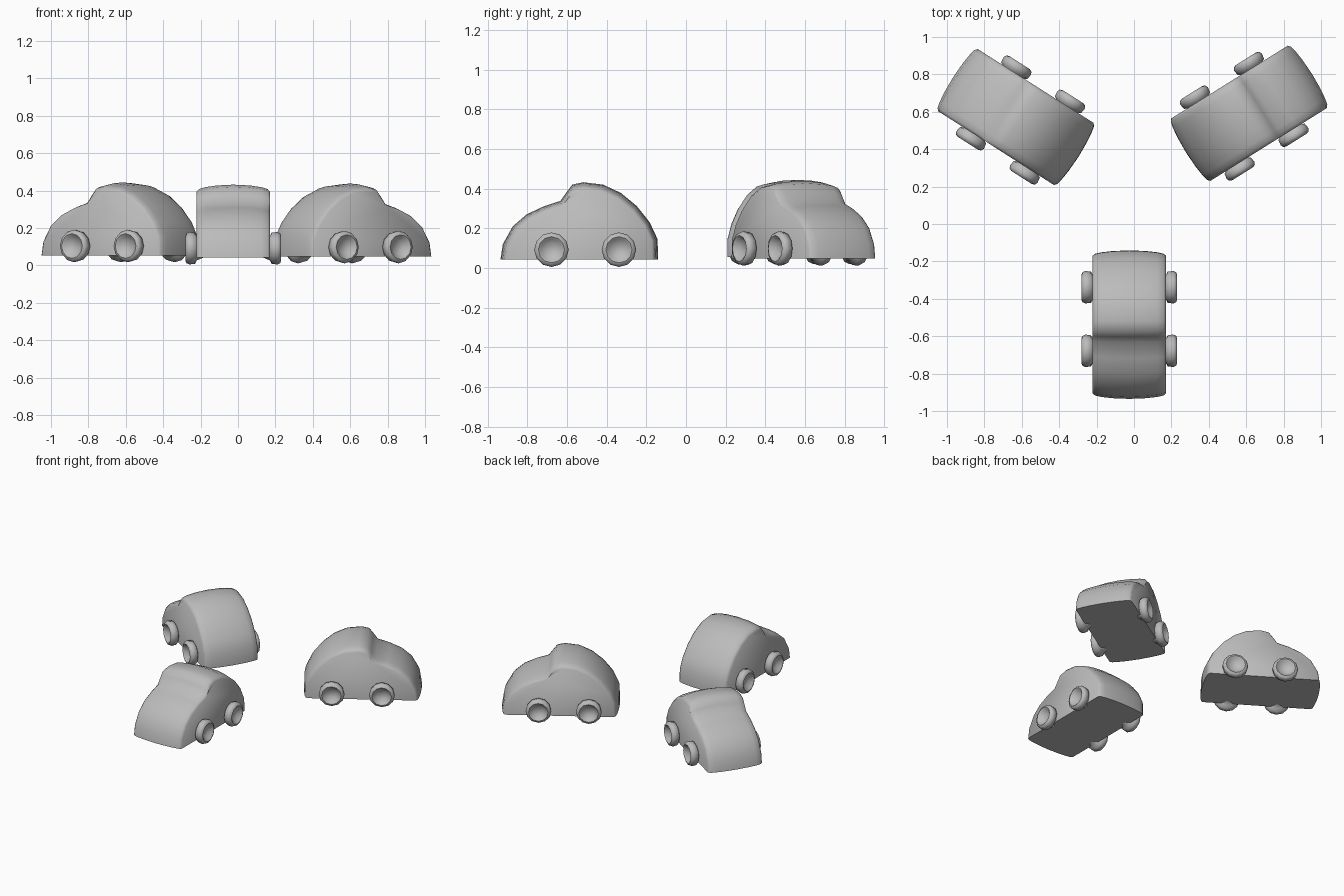
import bpy, bmesh, math
from mathutils import Matrix

default_cube = bpy.data.objects.get("Cube")
if default_cube:
    bpy.data.objects.remove(default_cube, do_unlink=True)

grey = bpy.data.materials.new("plain_grey")
grey.use_nodes = True
colour = (0.5, 0.5, 0.5, 1)
grey.diffuse_color = colour
grey.node_tree.nodes["Principled BSDF"].inputs["Base Color"].default_value = colour

# Side outline (y, z), nose at -y, and half-width stations (x, outline scale)
FLOOR = 0.042
OUTLINE = [(-0.397, FLOOR), (-0.385, 0.12), (-0.335, 0.21), (-0.265, 0.27),
           (-0.18, 0.31), (-0.095, 0.338), (-0.065, 0.38), (-0.035, 0.42),
           (0.02, 0.432), (0.12, 0.42), (0.21, 0.378), (0.29, 0.312),
           (0.355, 0.23), (0.395, 0.145), (0.397, FLOOR)]
STATIONS = [(0, 1), (0.09, 0.988), (0.15, 0.965), (0.183, 0.94), (0.197, 0.90)]

# Wheel section (distance out from the car centre, radius): neck, tread, dished hub
WHEEL = [(0.16, 0.05), (0.195, 0.065), (0.205, 0.083), (0.235, 0.087),
         (0.25, 0.08), (0.256, 0.066), (0.247, 0.054), (0.228, 0.035)]


def finish(bm, name, angle):
    bmesh.ops.recalc_face_normals(bm, faces=bm.faces)
    mesh = bpy.data.meshes.new(name)
    bm.to_mesh(mesh)
    bm.free()
    mesh.materials.append(grey)
    obj = bpy.data.objects.new(name, mesh)
    bpy.context.collection.objects.link(obj)
    bpy.ops.object.select_all(action='DESELECT')
    obj.select_set(True)
    bpy.context.view_layer.objects.active = obj
    bpy.ops.object.shade_smooth_by_angle(angle=math.radians(angle))
    return obj


def bridge_rings(bm, rings):
    # Skin consecutive closed rings and cap both ends
    for a, b in zip(rings, rings[1:]):
        for i in range(len(a)):
            j = (i + 1) % len(a)
            bm.faces.new((a[i], a[j], b[j], b[i]))
    bm.faces.new(rings[0])
    bm.faces.new(rings[-1])


def make_body(name):
    bm = bmesh.new()
    stations = [(-x, s) for x, s in reversed(STATIONS[1:])] + STATIONS
    rings = []
    for x, s in stations:
        sy = 1 - 0.75 * (1 - s)
        rings.append([bm.verts.new((x, y * sy, FLOOR + (z - FLOOR) * s))
                      for y, z in OUTLINE])
    bridge_rings(bm, rings)
    return finish(bm, name, 50)


def make_wheel(name, side, y):
    bm = bmesh.new()
    sides = 12
    rings = []
    for x, r in WHEEL:
        turn = [math.tau * i / sides for i in range(sides)]
        rings.append([bm.verts.new((side * x, y + r * math.cos(t), 0.092 + r * math.sin(t)))
                      for t in turn])
    bridge_rings(bm, rings)
    return finish(bm, name, 60)


# Three cars with their noses pointing outwards: name, x, y, lift, turn
CARS = [("front_car", -0.025, -0.538, 0.0, 0),
        ("left_car", 0.615, 0.592, 0.006, 122),
        ("right_car", -0.632, 0.572, 0.012, -122.5)]

for car, x, y, lift, turn in CARS:
    place = Matrix.Translation((x, y, lift)) @ Matrix.Rotation(math.radians(turn), 4, 'Z')
    parts = [make_body(car + "_body")]
    for side, side_name in ((1, "left"), (-1, "right")):
        for wy, end in ((-0.14, "front"), (0.2, "rear")):
            parts.append(make_wheel(f"{car}_{end}_{side_name}_wheel", side, wy))
    for part in parts:
        part.matrix_world = place
